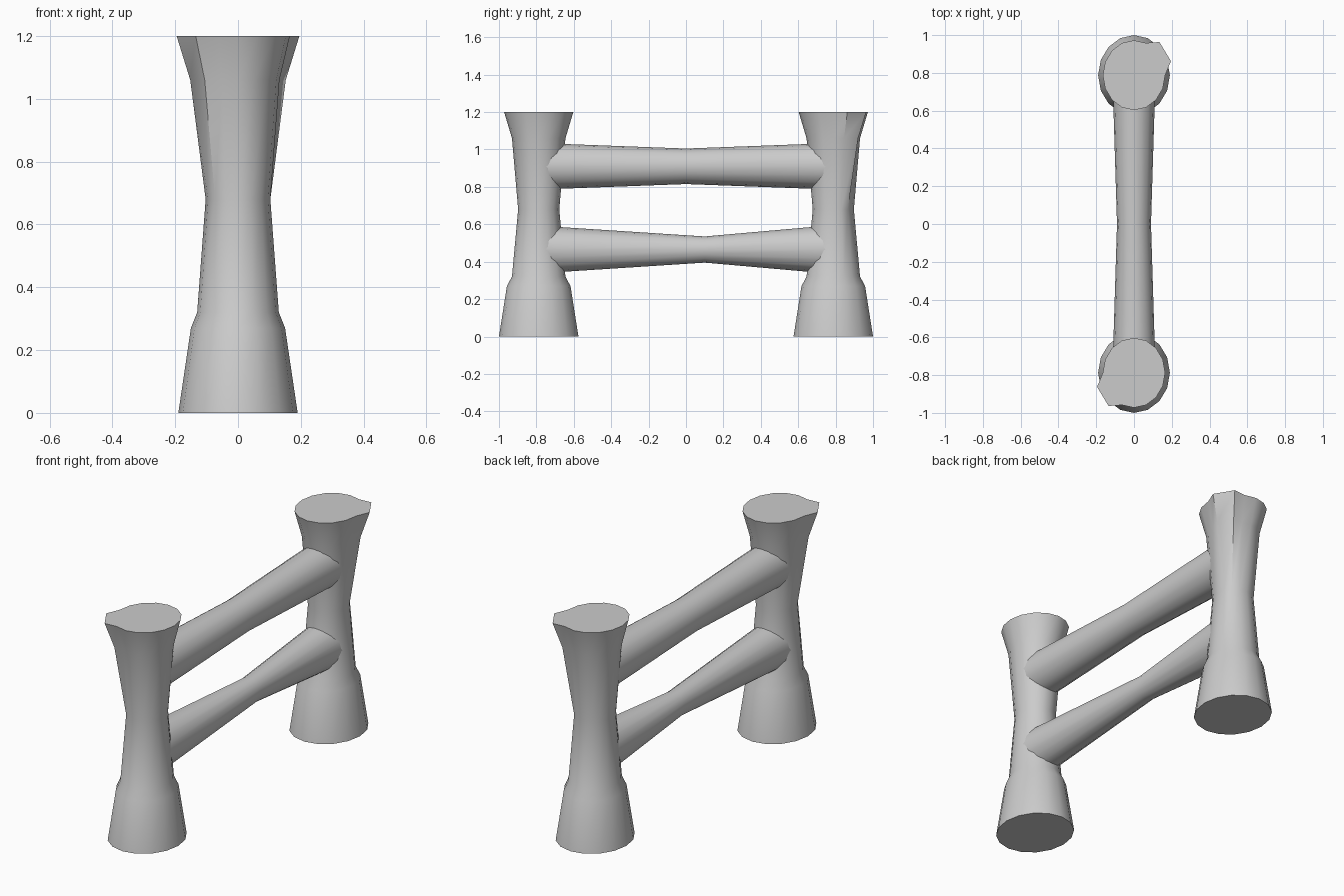
import bpy, bmesh
from math import sin, cos, pi, radians

if "Cube" in bpy.data.objects:
    bpy.data.objects.remove(bpy.data.objects["Cube"])

SIDES = 16


def loft(name, rings):
    """Skin a closed tube through rings of points and cap both ends."""
    bm = bmesh.new()
    loops = [[bm.verts.new(p) for p in ring] for ring in rings]
    for a, b in zip(loops, loops[1:]):
        for i in range(SIDES):
            j = (i + 1) % SIDES
            bm.faces.new((a[i], a[j], b[j], b[i]))
    bm.faces.new(loops[0][::-1])
    bm.faces.new(loops[-1])
    bmesh.ops.recalc_face_normals(bm, faces=bm.faces)
    mesh = bpy.data.meshes.new(name)
    bm.to_mesh(mesh)
    bm.free()
    obj = bpy.data.objects.new(name, mesh)
    bpy.context.collection.objects.link(obj)
    bpy.ops.object.select_all(action='DESELECT')
    obj.select_set(True)
    bpy.context.view_layer.objects.active = obj
    bpy.ops.object.shade_smooth_by_angle(angle=radians(40))
    return obj


def ellipse(rx, ry):
    return [(rx * cos(2 * pi * i / SIDES), ry * sin(2 * pi * i / SIDES))
            for i in range(SIDES)]


# Post: z, x radius, y radius, strength of the pulled-out outer corner
POST = [(0, 0.19, 0.2125, 0), (0.27, 0.15, 0.17, 0), (0.32, 0.13, 0.143, 0),
        (0.68, 0.103, 0.11, 0), (1.06, 0.132, 0.143, 0.7), (1.2, 0.165, 0.185, 1)]
CORNER = {1: (0.043, 0.004), 2: (0.018, 0.045)}


def post(name, sign):
    rings = []
    for z, rx, ry, pull in POST:
        ring = []
        for i, (x, y) in enumerate(ellipse(rx, ry)):
            dx, dy = CORNER.get(i, (0, 0))
            ring.append((sign * (x + dx * pull),
                         sign * (0.7875 + y + dy * pull), z))
        rings.append(ring)
    return loft(name, rings)


# Rail: stations along y with x and z radii, ends buried in the posts
def rail(name, z, stations):
    return loft(name, [[(u, y, z + v) for u, v in ellipse(rx, rz)]
                       for y, rx, rz in stations])


post("front_post", -1)
post("back_post", 1)
rail("upper_rail", 0.91, [(-0.78, 0.114, 0.124), (0, 0.09, 0.095), (0.78, 0.114, 0.124)])
rail("lower_rail", 0.465, [(-0.78, 0.114, 0.127), (0.1, 0.065, 0.07), (0.78, 0.114, 0.13)])
